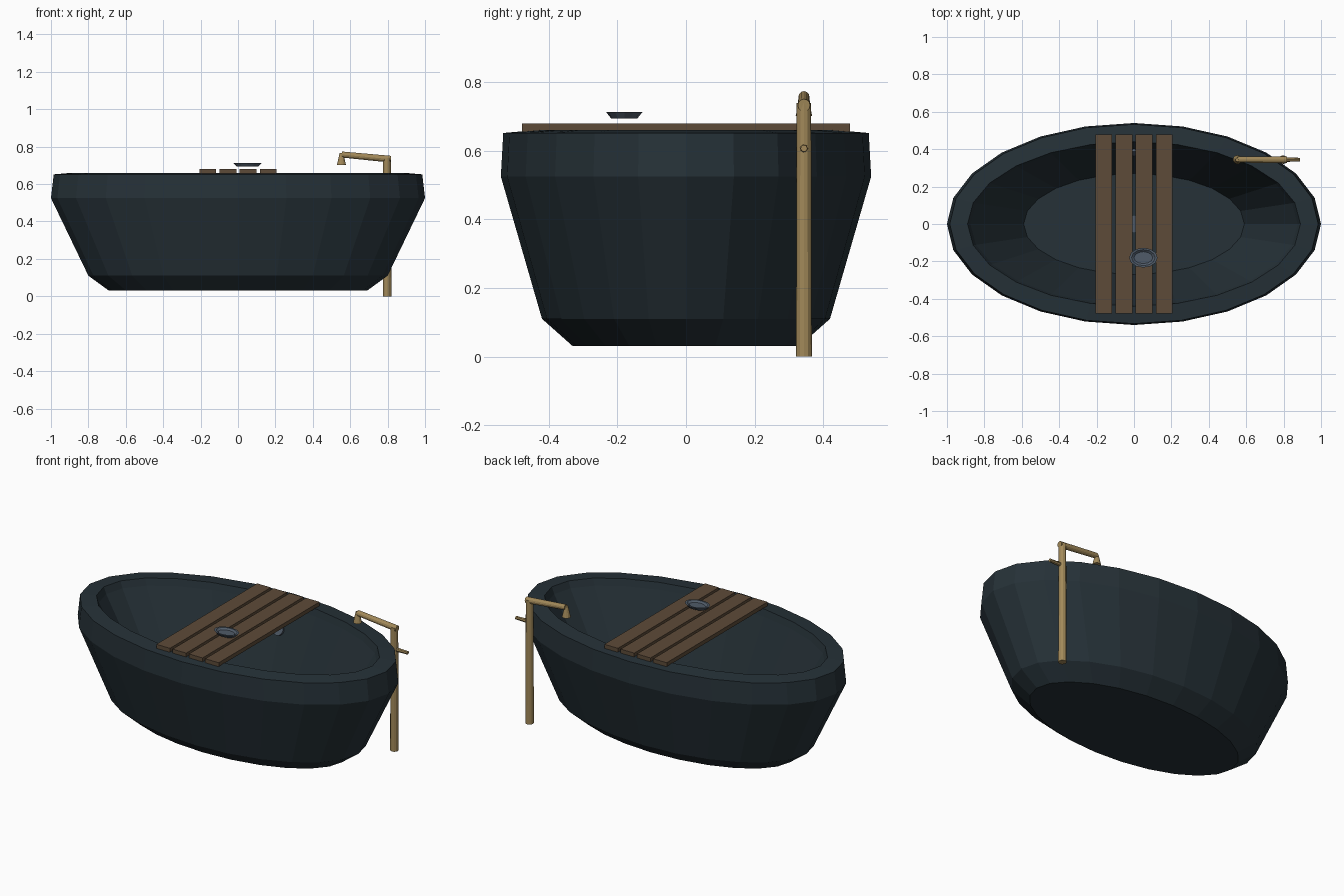
import bpy, bmesh
from math import sin, cos, pi
from mathutils import Vector

if "Cube" in bpy.data.objects:
    bpy.data.objects.remove(bpy.data.objects["Cube"], do_unlink=True)


def material(name, rgb):
    mat = bpy.data.materials.new(name)
    mat.use_nodes = True
    mat.diffuse_color = (*rgb, 1)
    mat.node_tree.nodes["Principled BSDF"].inputs["Base Color"].default_value = (*rgb, 1)
    return mat


SLATE = material("dark slate", (0.019, 0.031, 0.039))
WOOD = material("brown wood", (0.11, 0.07, 0.04))
BRASS = material("aged brass", (0.36, 0.25, 0.10))
STEEL = material("blue steel", (0.08, 0.105, 0.14))


def finish(bm, name, mat):
    bmesh.ops.recalc_face_normals(bm, faces=bm.faces)
    mesh = bpy.data.meshes.new(name)
    bm.to_mesh(mesh)
    bm.free()
    mesh.materials.append(mat)
    obj = bpy.data.objects.new(name, mesh)
    bpy.context.collection.objects.link(obj)
    return obj


def loft(name, mat, rings, sides, center=(0, 0)):
    """Stack of ellipses (x radius, y radius, z), capped at both ends."""
    bm = bmesh.new()
    angles = [2 * pi * i / sides for i in range(sides)]
    loops = [[bm.verts.new((center[0] + rx * cos(a), center[1] + ry * sin(a), z))
              for a in angles] for rx, ry, z in rings]
    for low, high in zip(loops, loops[1:]):
        for i in range(sides):
            j = (i + 1) % sides
            bm.faces.new((low[i], low[j], high[j], high[i]))
    bm.faces.new(loops[0])
    bm.faces.new(loops[-1])
    return finish(bm, name, mat)


def rod(name, mat, start, end, r1, r2, sides=12):
    """Straight or tapered round bar between two points."""
    a, b = Vector(start), Vector(end)
    bm = bmesh.new()
    bmesh.ops.create_cone(bm, cap_ends=True, segments=sides, radius1=r1,
                          radius2=r2, depth=(b - a).length)
    turn = (b - a).to_track_quat("Z", "Y").to_matrix().to_4x4()
    bm.transform(turn)
    bmesh.ops.translate(bm, verts=bm.verts, vec=(a + b) / 2)
    return finish(bm, name, mat)


def box(name, mat, center, size):
    bm = bmesh.new()
    bmesh.ops.create_cube(bm, size=1)
    bmesh.ops.scale(bm, verts=bm.verts, vec=size)
    bmesh.ops.translate(bm, verts=bm.verts, vec=center)
    return finish(bm, name, mat)


# Tub shell: outside from the base up, over the rim, then down to the floor
loft("tub", SLATE, [
    (0.69, 0.33, 0.03), (0.80, 0.42, 0.11), (1.00, 0.54, 0.525),
    (0.985, 0.533, 0.652), (0.89, 0.44, 0.66), (0.875, 0.43, 0.62),
    (0.59, 0.27, 0.12)], 24)

# Drain and overflow fittings
rod("floor_drain", STEEL, (0, 0, 0.118), (0, 0, 0.128), 0.045, 0.045)
rod("overflow_cover", STEEL, (0, 0.40, 0.49), (0, 0.375, 0.50), 0.035, 0.035)

# Slatted bath tray
for i in range(4):
    box(f"tray_slat_{i + 1}", WOOD, ((i - 1.5) * 0.108, 0, 0.668), (0.09, 0.956, 0.024))

# Soap dish with a shallow hollow
loft("soap_dish", STEEL, [
    (0.058, 0.038, 0.694), (0.076, 0.053, 0.713),
    (0.063, 0.043, 0.713), (0.050, 0.032, 0.704)], 12, (0.05, -0.18))

# Floor-standing tap
X, Y = 0.797, 0.344
rod("tap_pipe", BRASS, (X, Y, 0), (X, Y, 0.74), 0.023, 0.021)
rod("tap_spout", BRASS, (X + 0.02, Y, 0.733), (0.555, Y, 0.758), 0.018, 0.016)
rod("tap_nozzle", BRASS, (0.553, Y, 0.702), (0.553, Y, 0.765), 0.024, 0.010)
rod("tap_handle", BRASS, (X, Y, 0.607), (0.887, Y, 0.607), 0.012, 0.010, 8)
